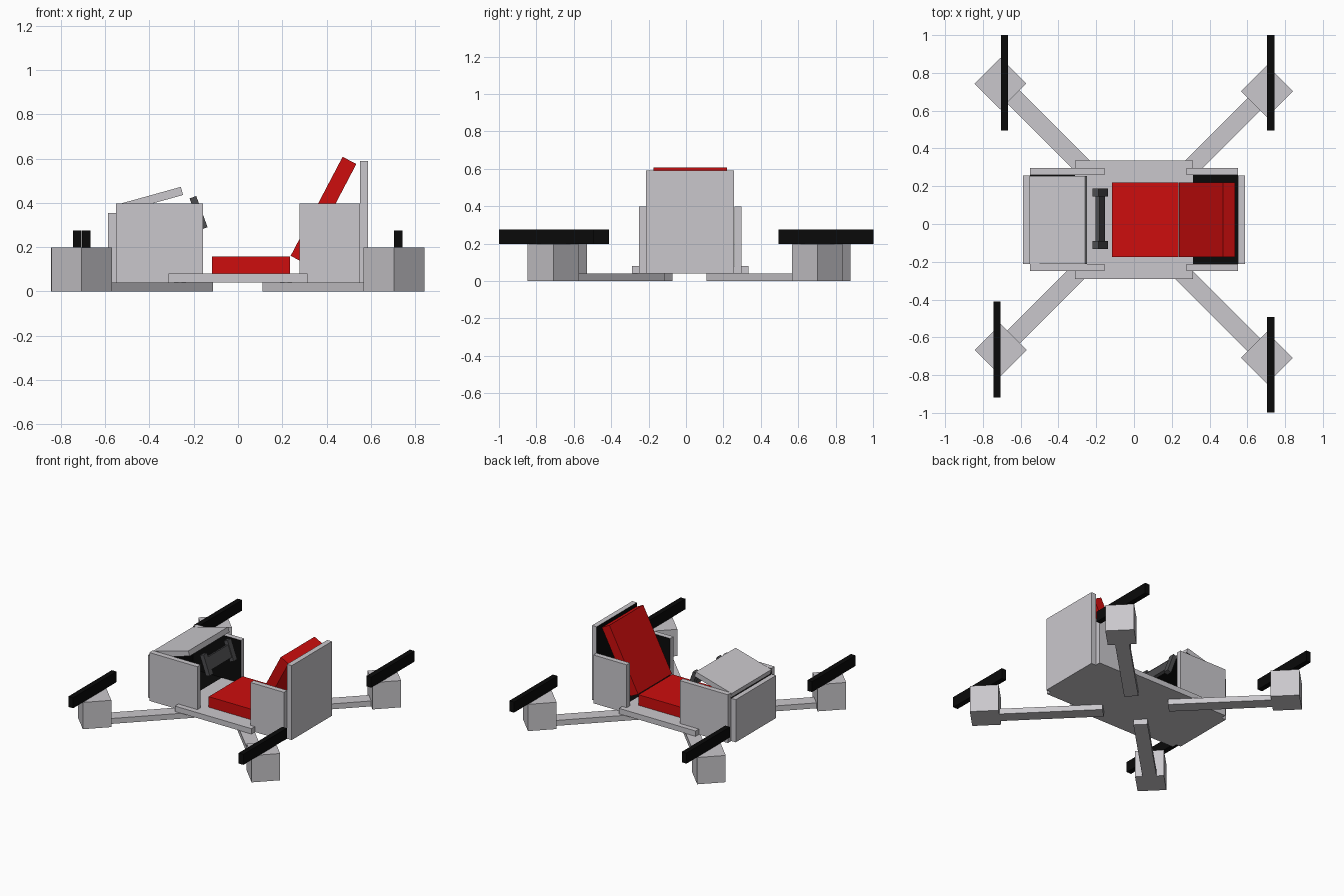
import bpy, bmesh, math
from mathutils import Matrix, Vector

cube = bpy.data.objects.get("Cube")
if cube:
    bpy.data.objects.remove(cube, do_unlink=True)


def material(name, rgb):
    m = bpy.data.materials.new(name)
    m.use_nodes = True
    m.diffuse_color = (*rgb, 1)
    bsdf = next(n for n in m.node_tree.nodes if n.type == 'BSDF_PRINCIPLED')
    bsdf.inputs["Base Color"].default_value = (*rgb, 1)
    return m


GREY = material("light grey", (0.59, 0.575, 0.605))
RED = material("red", (0.61, 0.004, 0.004))
BLACK = material("black", (0.003, 0.003, 0.003))
DARK = material("dark grey", (0.075, 0.075, 0.08))


def box(name, centre, size, mat, rot=0.0, axis='Z', lining=None):
    """Box turned about one axis; the face pointing along `lining` is black."""
    bm = bmesh.new()
    bmesh.ops.create_cube(bm, size=1, matrix=Matrix.Diagonal((*size, 1)))
    bm.normal_update()
    if lining:
        for f in bm.faces:
            if f.normal.dot(Vector(lining)) > 0.9:
                f.material_index = 1
    bm.transform(Matrix.Translation(centre) @ Matrix.Rotation(rot, 4, axis))
    mesh = bpy.data.meshes.new(name)
    bm.to_mesh(mesh)
    bm.free()
    mesh.materials.append(mat)
    if lining:
        mesh.materials.append(BLACK)
    ob = bpy.data.objects.new(name, mesh)
    bpy.context.collection.objects.link(ob)
    return ob


def span(name, x, y, z, mat, lining=None):
    """Axis-aligned box from its ranges."""
    r = (x, y, z)
    return box(name, [(a + b) / 2 for a, b in r], [b - a for a, b in r], mat, lining=lining)


# Floor: wide middle plate and a black-topped plate under each end
span("floor_middle", (-0.313, 0.313), (-0.29, 0.335), (0.04, 0.08), GREY)
span("floor_front", (-0.55, -0.313), (-0.25, 0.297), (0.04, 0.08), GREY, (0, 0, 1))
span("floor_rear", (0.313, 0.55), (-0.25, 0.297), (0.04, 0.08), GREY, (0, 0, 1))

# Side panels, black inside
for end, x in (("front", (-0.55, -0.157)), ("rear", (0.277, 0.55))):
    span(end + "_panel_left", x, (0.259, 0.297), (0.08, 0.397), GREY, (0, -1, 0))
    span(end + "_panel_right", x, (-0.25, -0.211), (0.08, 0.397), GREY, (0, 1, 0))

# End panels, black inside
span("nose_panel", (-0.587, -0.55), (-0.213, 0.257), (0.04, 0.355), GREY, (1, 0, 0))
span("back_panel", (0.55, 0.588), (-0.213, 0.257), (0.04, 0.59), GREY, (-1, 0, 0))

# Sloping hood
box("hood", (-0.4, 0.022, 0.413), (0.305, 0.465, 0.038), GREY,
    math.radians(-15.5), 'Y', (0, 0, -1))

# Seat
span("seat_cushion", (-0.117, 0.235), (-0.175, 0.22), (0.08, 0.158), RED)
box("seat_backrest", (0.386, 0.0225, 0.368), (0.07, 0.395, 0.505), RED,
    math.radians(27.7), 'Y')

# Steering yoke: cross plate between two handles
TILT = math.radians(-20)
box("yoke_plate", (-0.178, 0.026, 0.355), (0.022, 0.24, 0.09), DARK, TILT, 'Y')
for side, y in (("left", 0.167), ("right", -0.112)):
    box("yoke_handle_" + side, (-0.178, y, 0.355), (0.032, 0.042, 0.15), DARK, TILT, 'Y')

# Four diagonal arms, each with a motor block and a rotor blade
# (name, motor x, motor y, rotor x, rotor y)
ARMS = (
    ("rear_left", 0.704, 0.703, 0.724, 0.748),
    ("front_left", -0.708, 0.743, -0.686, 0.748),
    ("front_right", -0.706, -0.667, -0.725, -0.664),
    ("rear_right", 0.704, -0.709, 0.724, -0.745),
)
REACH = 0.56
for name, mx, my, rx, ry in ARMS:
    sx, sy = math.copysign(1, mx), math.copysign(1, my)
    box("arm_" + name, (mx - sx * REACH / 2, my - sy * REACH / 2, 0.02),
        (REACH * math.sqrt(2), 0.095, 0.04), GREY, math.radians(45 * sx * sy))
    box("motor_" + name, (mx, my, 0.099), (0.194, 0.194, 0.198), GREY, math.radians(45))
    box("rotor_" + name, (rx, ry, 0.237), (0.038, 0.507, 0.078), BLACK)
